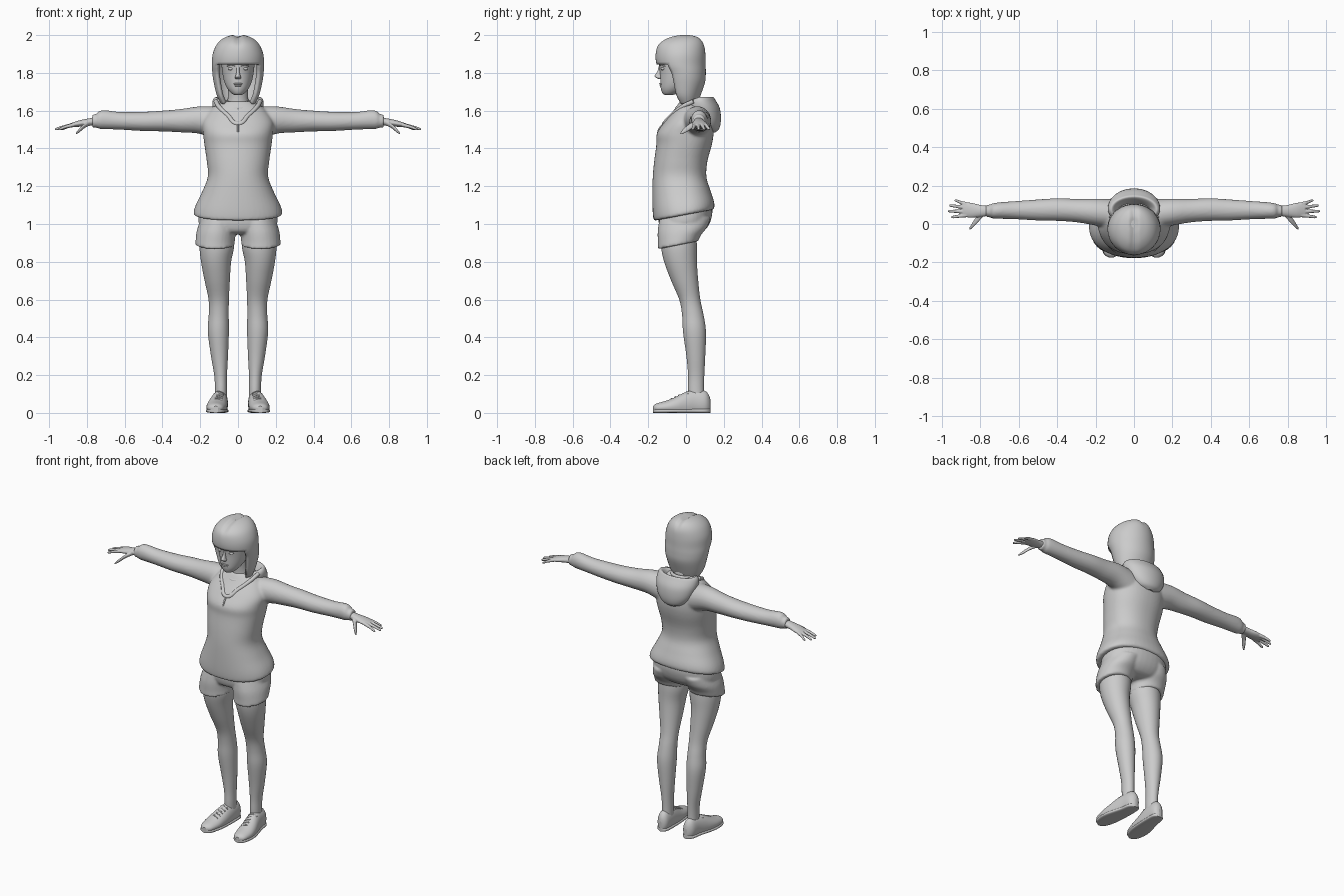
import bpy, bmesh
from math import sin, cos, pi
from mathutils import Matrix, Vector


def spline(rings, steps):
    """Catmull-Rom smoothing between the given cross-sections."""
    r = [tuple(q) + (0,) * (6 - len(q)) for q in rings]
    out = []
    for i in range(len(r) - 1):
        a, b, c, d = r[max(i - 1, 0)], r[i], r[i + 1], r[min(i + 2, len(r) - 1)]
        for k in range(steps):
            t = k / steps
            out.append([0.5 * (2 * q + (s - p) * t + (2 * p - 5 * q + 4 * s - u) * t * t
                               + (3 * q - p - 3 * s + u) * t ** 3)
                        for p, q, s, u in zip(a, b, c, d)])
    return out + [list(r[-1])]


def loft(bm, rings, axis='Z', n=32, steps=4, p=1.0, hole=None, cap=True):
    """Ring = (position on axis, centre a, centre b, radius a, radius b, tilt)."""
    def power(v):
        return abs(v) ** p * (1 if v > 0 else -1)
    sections = spline(rings, steps)
    rows = []
    for t, a, b, ra, rb, tilt in sections:
        row = []
        for i in range(n):
            w = 2 * pi * (i + 0.5) / n
            u, v = a + ra * power(cos(w)), b + rb * power(sin(w))
            h = t + tilt * (v - b)
            co = {'Z': (u, v, h), 'X': (h, u, v), 'Y': (u, h, v)}[axis]
            row.append(bm.verts.new(co))
        rows.append(row)
    for j in range(len(rows) - 1):
        for i in range(n):
            mid = (sections[j][0] + sections[j + 1][0]) / 2
            if hole and hole(mid, sin(2 * pi * (i + 1) / n)):
                continue
            k = (i + 1) % n
            bm.faces.new((rows[j][i], rows[j][k], rows[j + 1][k], rows[j + 1][i]))
    if cap:
        bm.faces.new(rows[0])
    bm.faces.new(rows[-1])


def ball(bm, centre, radii):
    m = Matrix.Translation(centre) @ Matrix.Diagonal((*radii, 1))
    bmesh.ops.create_uvsphere(bm, u_segments=16, v_segments=10, radius=1, matrix=m)


def finish(name, bm, voxel=0, relax=0, mirror=False, thick=0):
    bmesh.ops.recalc_face_normals(bm, faces=bm.faces[:])
    for f in bm.faces:
        f.smooth = len(f.verts) < 5
    me = bpy.data.meshes.new(name)
    bm.to_mesh(me)
    bm.free()
    ob = bpy.data.objects.new(name, me)
    bpy.context.collection.objects.link(ob)
    if voxel:
        m = ob.modifiers.new("fuse", 'REMESH')
        m.mode, m.voxel_size, m.use_smooth_shade = 'VOXEL', voxel, True
        m = ob.modifiers.new("relax", 'SMOOTH')
        m.iterations = relax
    if thick:
        m = ob.modifiers.new("thickness", 'SOLIDIFY')
        m.thickness, m.offset = thick, -1
    if mirror:
        m = ob.modifiers.new("mirror", 'MIRROR')
        m.use_mirror_merge = False
    return ob


def cord(name, pts, radius, cyclic=False):
    cu = bpy.data.curves.new(name, 'CURVE')
    cu.dimensions, cu.bevel_depth, cu.bevel_resolution = '3D', radius, 3
    cu.use_fill_caps = True
    s = cu.splines.new('BEZIER')
    s.bezier_points.add(len(pts) - 1)
    for bp, co in zip(s.bezier_points, pts):
        bp.co = co
        bp.handle_left_type = bp.handle_right_type = 'AUTO'
    s.use_cyclic_u = cyclic
    bpy.context.collection.objects.link(bpy.data.objects.new(name, cu))


# hoodie: body and both sleeves fused into one soft surface
bm = bmesh.new()
loft(bm, [(1.047, 0, -.011, .228, .156, .19), (1.06, 0, -.011, .235, .162, .19),
          (1.10, 0, -.015, .224, .162, .15), (1.17, 0, -.025, .190, .153, .08),
          (1.25, 0, -.034, .160, .142), (1.33, 0, -.028, .165, .141),
          (1.42, 0, -.010, .178, .147), (1.48, 0, -.004, .185, .150),
          (1.54, 0, .014, .188, .128), (1.60, 0, .028, .150, .095),
          (1.635, 0, .03, .105, .072), (1.65, 0, .03, .08, .06)], n=48, p=.9)
sleeve = [(.10, .05, 1.53, .08, .09), (.20, .062, 1.55, .070, .073), (.30, .070, 1.547, .061, .062),
          (.40, .075, 1.545, .059, .055), (.50, .073, 1.543, .055, .051), (.62, .072, 1.546, .047, .047),
          (.70, .070, 1.552, .043, .050), (.735, .068, 1.551, .040, .047),
          (.748, .068, 1.547, .033, .037), (.772, .068, 1.545, .032, .035)]
for s in (1, -1):
    loft(bm, [(s * r[0],) + r[1:] for r in sleeve], 'X')
finish("hoodie", bm, voxel=.008, relax=4)

# hood lying on the back, hollow at the top
bm = bmesh.new()
loft(bm, [(1.485, 0, .135, .03, .02), (1.505, 0, .13, .075, .046), (1.55, 0, .115, .112, .07),
          (1.61, 0, .09, .134, .09), (1.655, 0, .075, .134, .082), (1.672, 0, .075, .118, .068),
          (1.655, 0, .07, .10, .055), (1.62, 0, .06, .08, .045)], n=40)
for v in bm.verts:
    if v.co.y < .07:                       # front of the rim slopes to the chest
        v.co.z -= .35 * (.07 - v.co.y)
finish("hood", bm)
cord("hood_front_edge", [(-.118, .04, 1.65), (-.10, -.02, 1.62), (-.055, -.075, 1.575), (0, -.115, 1.53),
                         (.055, -.075, 1.575), (.10, -.02, 1.62), (.118, .04, 1.65)], .012)
cord("shirt_neckline", [(0, -.05, 1.61), (.07, .02, 1.635), (0, .09, 1.65), (-.07, .02, 1.635)], .01, True)
cord("zipper", [(0, -.125, 1.525), (0, -.143, 1.50), (0, -.15, 1.475)], .005)

# shorts: hips and two short legs
bm = bmesh.new()
loft(bm, [(1.12, 0, 0, .19, .135), (1.06, 0, -.002, .206, .142), (1.0, 0, -.01, .207, .134),
          (.96, 0, -.02, .17, .11), (.945, 0, -.025, .12, .07)], n=40, p=.92)
for s in (1, -1):
    loft(bm, [(1.03, s * .10, -.005, .095, .135), (.97, s * .113, -.02, .104, .13, .08),
              (.92, s * .12, -.035, .104, .114, .18), (.888, s * .121, -.042, .104, .107, .2)])
finish("shorts", bm, voxel=.008, relax=3)

# legs
bm = bmesh.new()
loft(bm, [(.95, .11, -.035, .088, .09), (.88, .112, -.037, .092, .095), (.80, .116, -.029, .080, .087),
          (.70, .110, -.007, .067, .072), (.60, .102, .020, .054, .056), (.52, .102, .036, .053, .057),
          (.43, .104, .045, .056, .061), (.30, .098, .052, .045, .050), (.20, .092, .054, .034, .043),
          (.13, .090, .053, .032, .042), (.08, .090, .055, .032, .042)])
finish("leg", bm, mirror=True)

# shoes with sole and laces
shoe = [(-.174, .118, .024, .012, .012), (-.155, .118, .026, .038, .024), (-.10, .115, .030, .052, .036),
        (-.05, .110, .035, .053, .052), (0, .102, .042, .048, .069), (.05, .095, .050, .042, .072),
        (.10, .092, .050, .037, .067), (.122, .090, .045, .024, .048), (.130, .090, .04, .008, .025)]
bm = bmesh.new()
loft(bm, shoe, 'Y')
for v in bm.verts:
    v.co.z = max(v.co.z, .004)
finish("shoe", bm, mirror=True)
bm = bmesh.new()
loft(bm, [(y, x, .011, rx * 1.06, .011) for y, x, z, rx, rz in shoe], 'Y', p=.6)
finish("sole", bm, mirror=True)
bm = bmesh.new()
for k in range(5):
    y, x, z = -.075 + .02 * k, .113 - .003 * k, .076 + .0088 * k
    loft(bm, [(x - .028, y - .006, z - .012, .004, .004), (x, y, z, .005, .004),
              (x + .028, y + .006, z - .012, .004, .004)], 'X', n=8)
finish("laces", bm, mirror=True)

# hands: palm, four fingers and thumb
bm = bmesh.new()
loft(bm, [(.75, .068, 1.544, .025, .022), (.80, .068, 1.538, .031, .019),
          (.85, .072, 1.530, .039, .016), (.892, .076, 1.521, .037, .010)], 'X')
for y0, y1, tip in ((.046, .036, .952), (.065, .067, .970), (.086, .096, .962), (.103, .122, .935)):
    ym, xm = (y0 + y1) / 2, (.87 + tip) / 2
    loft(bm, [(.87, y0, 1.525, .011, .011), (xm, ym, 1.515, .009, .009),
              (tip - .008, y1, 1.503, .007, .007), (tip, y1, 1.501, .003, .003)], 'X', n=12)
loft(bm, [(.785, .055, 1.535, .016, .014), (.815, .025, 1.518, .019, .012),
          (.84, -.005, 1.495, .015, .011), (.858, -.026, 1.479, .006, .005)], 'X', n=14)
finish("hand", bm, voxel=.0035, relax=2, mirror=True)

# neck and head
bm = bmesh.new()
loft(bm, [(1.58, 0, .03, .072, .07), (1.63, 0, .025, .06, .056), (1.68, 0, .02, .053, .052),
          (1.76, 0, .01, .055, .055)])
finish("neck", bm)
bm = bmesh.new()
loft(bm, [(1.682, 0, -.092, .014, .016), (1.690, 0, -.085, .032, .038), (1.715, 0, -.066, .055, .067),
          (1.75, 0, -.045, .072, .091), (1.80, 0, -.03, .083, .108), (1.85, 0, -.024, .088, .120),
          (1.90, 0, -.022, .09, .12), (1.95, 0, -.02, .07, .09), (1.965, 0, -.02, .03, .04)], n=40)
finish("head", bm)

# face details
bm = bmesh.new()
loft(bm, [(1.768, 0, -.138, .012, .008), (1.776, 0, -.143, .017, .018), (1.785, 0, -.145, .013, .021),
          (1.81, 0, -.138, .008, .013), (1.835, 0, -.136, .008, .008)], n=16)
finish("nose", bm)
bm = bmesh.new()
ball(bm, (0, -.131, 1.742), (.024, .011, .005))
ball(bm, (0, -.129, 1.732), (.019, .011, .006))
finish("lips", bm)
bm = bmesh.new()
ball(bm, (.036, -.122, 1.822), (.018, .012, .009))
finish("eye", bm, mirror=True)
bm = bmesh.new()
loft(bm, [(.016, -.138, 1.838, .005, .004), (.038, -.131, 1.843, .006, .004),
          (.06, -.112, 1.836, .004, .003)], 'X', n=10)
finish("eyebrow", bm, mirror=True)

# bob hair: shell with an opening for the face and a centre parting
bm = bmesh.new()
loft(bm, [(1.635, 0, .005, .088, .055), (1.68, 0, -.005, .112, .082), (1.75, 0, -.006, .129, .107),
          (1.80, 0, -.012, .136, .117), (1.845, 0, -.026, .138, .130), (1.90, 0, -.029, .134, .132),
          (1.95, 0, -.026, .113, .122), (1.982, 0, -.015, .08, .092), (1.998, 0, -.005, .04, .05),
          (2.0, 0, 0, .015, .02)], n=48,
     hole=lambda z, s: s < -.6 and z < 1.845, cap=False)
for v in bm.verts:
    if v.co.z > 1.87:
        v.co.z -= .012 * max(0, 1 - abs(v.co.x) / .025) * min(1, (v.co.z - 1.87) / .1)
finish("hair", bm, thick=.02)
